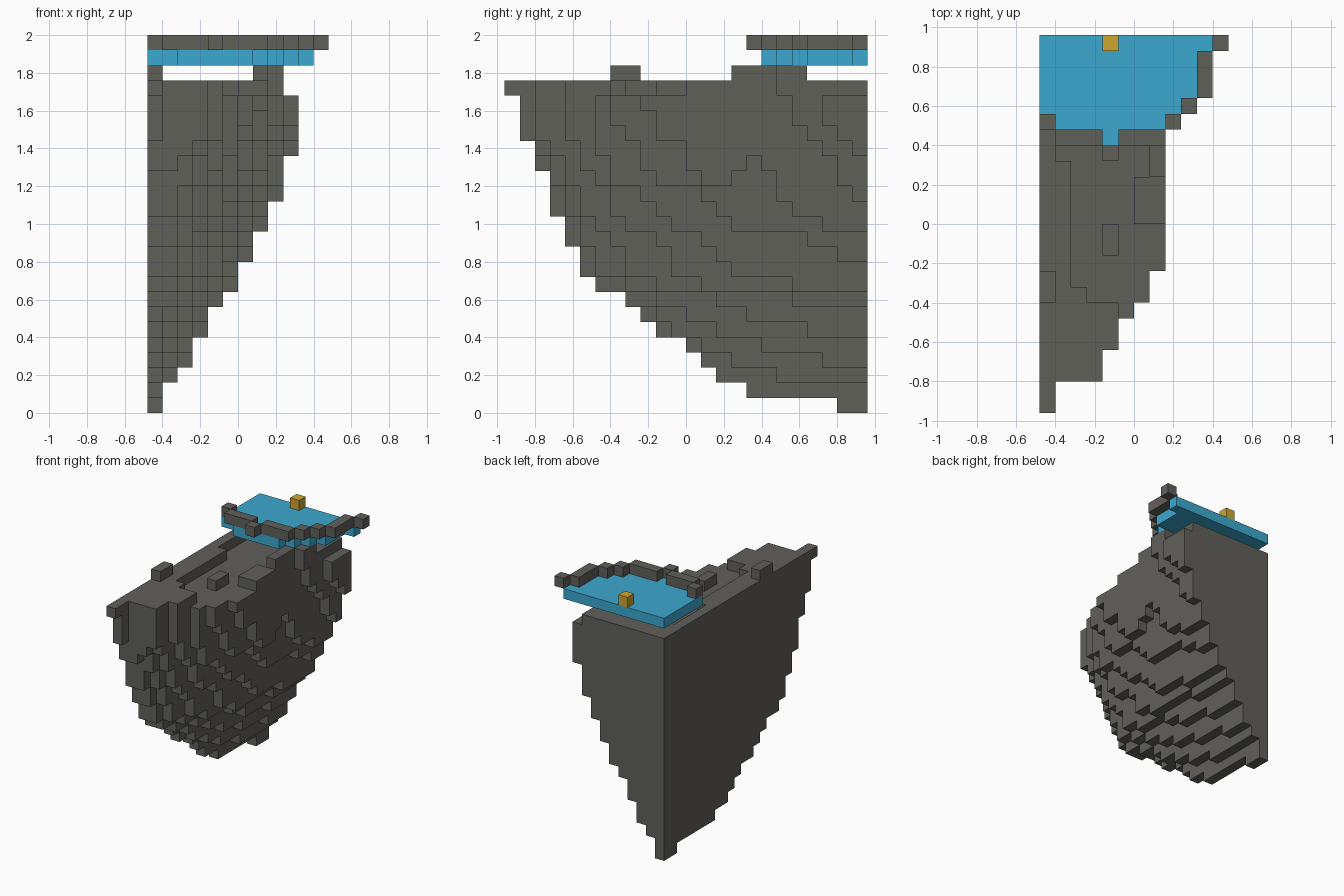
import bpy, bmesh, math
from mathutils import Vector

S = 0.08                                   # block size
ORIGIN = Vector((-0.48, 0.96, 0))          # back corner; j counts towards the front

if "Cube" in bpy.data.objects:
    bpy.data.objects.remove(bpy.data.objects["Cube"])


def material(name, color):
    m = bpy.data.materials.new(name)
    m.use_nodes = True
    m.diffuse_color = (*color, 1)
    m.node_tree.nodes["Principled BSDF"].inputs["Base Color"].default_value = (*color, 1)
    return m


def box(i0, i1, j0, j1, k):
    """Cells i0..i1-1, j0..j1-1 of layer k."""
    return {(i, j, k) for i in range(i0, i1) for j in range(j0, j1)}


def build(name, cells, mat):
    """Turn a set of cells into one mesh of exposed faces."""
    bm = bmesh.new()
    verts = {}

    def vert(p):
        key = tuple(p)
        if key not in verts:
            verts[key] = bm.verts.new(ORIGIN + Vector((p[0], -p[1], p[2])) * S)
        return verts[key]

    for cell in sorted(cells):
        for axis in range(3):
            for side in (0, 1):
                near = list(cell)
                near[axis] += 2 * side - 1
                if tuple(near) in cells:
                    continue
                quad = []
                for a, b in ((0, 0), (1, 0), (1, 1), (0, 1)):
                    p = list(cell)
                    p[axis] += side
                    p[(axis + 1) % 3] += a
                    p[(axis + 2) % 3] += b
                    quad.append(vert(p))
                # the y axis is mirrored, so the winding is reversed
                bm.faces.new(quad[::-1] if side else quad)
    bmesh.ops.dissolve_limit(bm, angle_limit=0.01, verts=bm.verts[:], edges=bm.edges[:])
    bmesh.ops.triangulate(bm, faces=[f for f in bm.faces if len(f.verts) > 4])
    mesh = bpy.data.meshes.new(name)
    bm.to_mesh(mesh)
    bm.free()
    mesh.materials.append(mat)
    obj = bpy.data.objects.new(name, mesh)
    bpy.context.collection.objects.link(obj)
    return obj


stone = material("dark_stone", (0.118, 0.116, 0.102))
water = material("water_blue", (0.045, 0.395, 0.630))
gold = material("gold", (0.610, 0.380, 0.026))

# Island rock: a rounded quarter outline in each layer, growing upwards
widths = [1, 1.4, 2, 2.67, 3.1, 3.7, 4.2, 4.8, 5.77, 6.45, 6.59,
          6.76, 7.6, 7.78, 8.06, 9.3, 9.2, 9.5, 9.7, 10.1, 10.6]
lengths = [2, 8, 10, 11, 12, 14, 15, 16, 18, 19, 19, 20, 20, 21, 21, 21, 22, 22, 23, 23, 23]
caps = ((22, 1), (20, 4), (18, 5), (17, 6), (16, 7), (0, 8))


def cap(j):
    return next(c for start, c in caps if j >= start)


rock = set()
for k, (w, n) in enumerate(zip(widths, lengths)):
    for j in range(n):
        across = max(1, round(w * math.sqrt(1 - (j / n) ** 1.6)))
        rock |= box(0, min(across, cap(j)), j, j + 1, k)

# Sloping bulges by the back wall, and a notch under the overhang
for k, depth in enumerate((1, 2, 2, 3, 4, 5, 5, 6), 14):
    rock |= box(8, 9, 0, depth, k)
for k, depth in enumerate((1, 2, 3, 3), 17):
    rock |= box(9, 10, 0, depth, k)
rock -= box(7, 8, 6, 9, 15) | box(7, 8, 7, 8, 16)

# Top layer reaches the full outline, then a basin is sunk into it
for j in range(24):
    rock |= box(0, cap(j), j, j + 1, 21)
rock -= box(2, 5, 2, 3, 21) | box(1, 6, 3, 4, 21)
rock -= box(1, 7, 4, 8, 21) | box(2, 7, 8, 9, 21) | box(2, 6, 9, 12, 21)
rock -= box(2, 8, 12, 16, 21) | box(3, 7, 16, 17, 21) | box(5, 7, 17, 18, 21)
rock |= box(4, 5, 12, 14, 21)

# Raised blocks on the top
rock |= box(0, 1, 15, 17, 22) | box(7, 8, 6, 9, 22) | box(7, 9, 4, 6, 22)
build("island_rock", rock, stone)

# Pool slab with a stepped outline
pool = box(0, 10, 0, 4, 23) | box(0, 9, 4, 5, 23) | box(0, 8, 5, 6, 23)
pool |= box(2, 7, 6, 7, 23) | box(10, 11, 0, 1, 23)
build("pool", pool, water)

# Stone rim around the pool
rim = box(0, 1, 5, 6, 24) | box(1, 4, 6, 7, 24) | box(4, 5, 7, 8, 24)
rim |= box(5, 8, 6, 7, 24) | box(8, 9, 5, 6, 24) | box(9, 10, 4, 5, 24)
rim |= box(10, 11, 1, 4, 24) | box(11, 12, 0, 1, 24)
build("pool_rim", rim, stone)

# Gold block on the pool
build("gold_block", box(4, 5, 0, 1, 24), gold)
